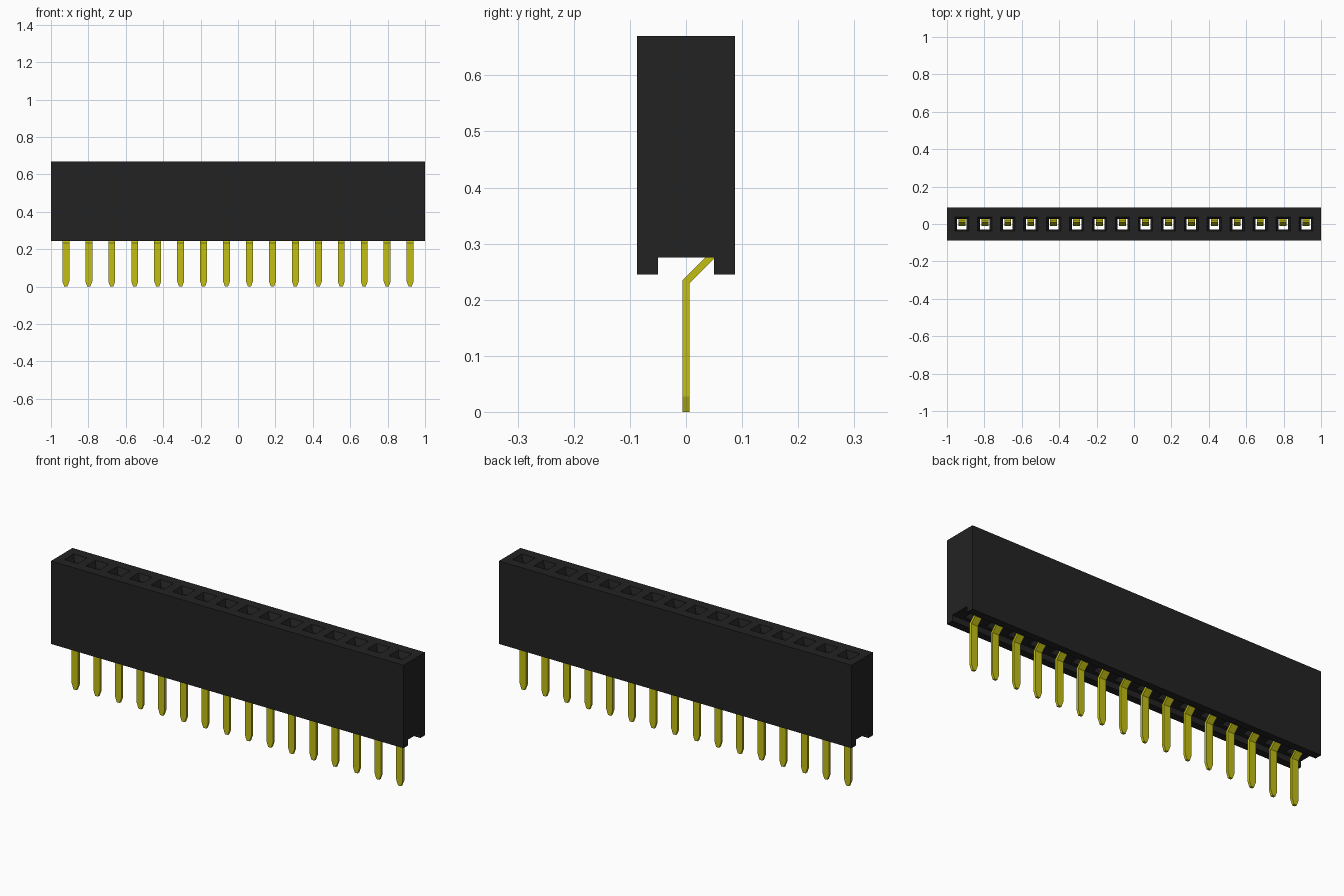
import bpy, bmesh
from mathutils import Vector

if "Cube" in bpy.data.objects:
    bpy.data.objects.remove(bpy.data.objects["Cube"], do_unlink=True)

COUNT, PITCH = 16, 0.1227
PIN_X = [(i - (COUNT - 1) / 2) * PITCH for i in range(COUNT)]


def material(name, rgb, rough):
    m = bpy.data.materials.new(name)
    m.use_nodes = True
    m.diffuse_color = (*rgb, 1)
    bsdf = m.node_tree.nodes["Principled BSDF"]
    bsdf.inputs["Base Color"].default_value = (*rgb, 1)
    bsdf.inputs["Roughness"].default_value = rough
    return m


def make_object(name, bm, mat):
    bmesh.ops.recalc_face_normals(bm, faces=bm.faces)
    me = bpy.data.meshes.new(name)
    bm.to_mesh(me)
    bm.free()
    me.materials.append(mat)
    ob = bpy.data.objects.new(name, me)
    bpy.context.collection.objects.link(ob)
    return ob


def loft(bm, rings):
    """Skin four-cornered rings and cap both ends."""
    vs = [[bm.verts.new(p) for p in r] for r in rings]
    for a, b in zip(vs, vs[1:]):
        for i in range(4):
            j = (i + 1) % 4
            bm.faces.new((a[i], a[j], b[j], b[i]))
    bm.faces.new(vs[0])
    bm.faces.new(vs[-1])


black = material("black plastic", (0.0165, 0.0165, 0.0165), 0.6)
gold = material("yellow metal", (0.54, 0.52, 0.007), 0.4)

# Housing: grooved profile extruded along x
profile = [(-0.0875, 0.245), (-0.05, 0.245), (-0.05, 0.275), (0.05, 0.275),
           (0.05, 0.245), (0.0875, 0.245), (0.0875, 0.67), (-0.0875, 0.67)]
bm = bmesh.new()
face = bm.faces.new([bm.verts.new((-1, y, z)) for y, z in profile])
ext = bmesh.ops.extrude_face_region(bm, geom=[face])
bmesh.ops.translate(bm, vec=(2, 0, 0),
                    verts=[v for v in ext["geom"] if isinstance(v, bmesh.types.BMVert)])
housing = make_object("housing", bm, black)

# Socket cutter: funnel mouth, then a cavity that widens to the back
# stations: z, half width in x, front y, back y
stations = [(0.26, 0.026, -0.030, 0.058), (0.60, 0.026, -0.030, 0.058),
            (0.601, 0.026, -0.030, 0.026), (0.64, 0.026, -0.030, 0.026),
            (0.67, 0.038, -0.038, 0.038), (0.69, 0.038, -0.038, 0.038)]
bm = bmesh.new()
for x in PIN_X:
    loft(bm, [[(x - h, y0, z), (x + h, y0, z), (x + h, y1, z), (x - h, y1, z)]
              for z, h, y0, y1 in stations])
cutter = make_object("socket_cutter", bm, black)
cutter.hide_render = True
mod = housing.modifiers.new("sockets", "BOOLEAN")
mod.operation, mod.solver, mod.object = "DIFFERENCE", "EXACT", cutter
bpy.context.view_layer.objects.active = housing
bpy.ops.object.modifier_apply(modifier=mod.name)
bpy.data.objects.remove(cutter, do_unlink=True)

# Pin: bent strip with a pointed foot and a spring contact in the socket
# path points: y, z, half width in x
path = [(0, 0, 0.008), (0, 0.028, 0.0185), (0, 0.232, 0.0185),
        (0.050, 0.282, 0.0185), (0.050, 0.44, 0.0185),
        (-0.004, 0.56, 0.0185), (0.016, 0.60, 0.0185)]
HALF_THICK = 0.0065
rings = []
for i, (y, z, h) in enumerate(path):
    p = Vector((y, z))
    dirs = []
    if i > 0:
        dirs.append((p - Vector(path[i - 1][:2])).normalized())
    if i < len(path) - 1:
        dirs.append((Vector(path[i + 1][:2]) - p).normalized())
    t = sum(dirs, Vector((0, 0))).normalized()
    # mitred offset keeps the strip an even thickness round the bends
    n = Vector((-t.y, t.x)) * HALF_THICK / t.dot(dirs[0])
    a, b = p + n, p - n
    rings.append([(-h, *a), (h, *a), (h, *b), (-h, *b)])

bm = bmesh.new()
loft(bm, rings)
first = make_object("pin_01", bm, gold)
first.location.x = PIN_X[0]
for i, x in enumerate(PIN_X[1:], 2):
    pin = bpy.data.objects.new(f"pin_{i:02d}", first.data)
    pin.location.x = x
    bpy.context.collection.objects.link(pin)
